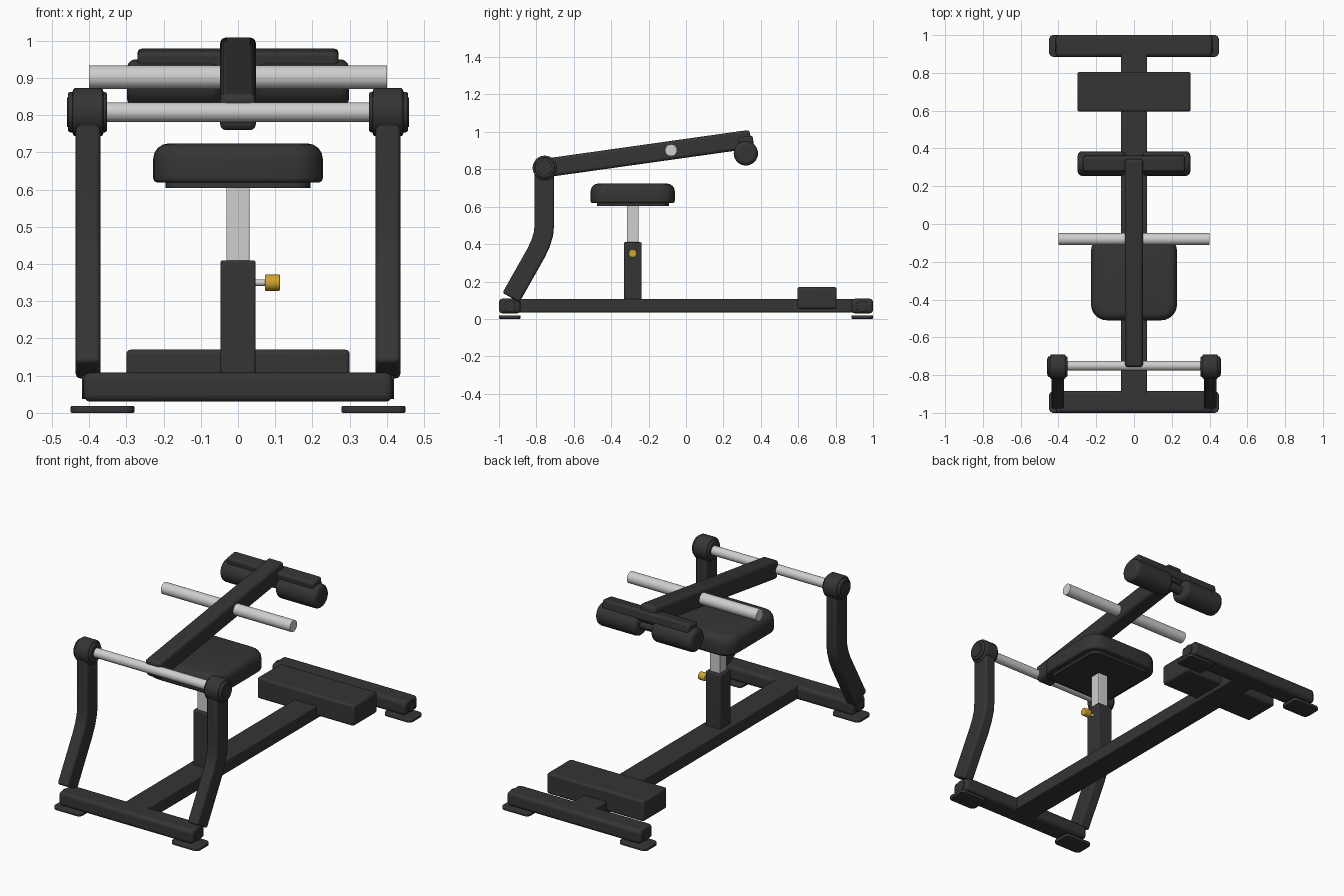
import bpy, bmesh, math
from mathutils import Matrix, Vector

if "Cube" in bpy.data.objects:
    bpy.data.objects.remove(bpy.data.objects["Cube"])


def material(name, rgb):
    m = bpy.data.materials.new(name)
    m.diffuse_color = (*rgb, 1)
    m.use_nodes = True
    m.node_tree.nodes["Principled BSDF"].inputs["Base Color"].default_value = m.diffuse_color
    return m


DARK = material("charcoal", (0.035, 0.035, 0.035))
STEEL = material("light steel", (0.62, 0.62, 0.62))
GOLD = material("gold", (0.62, 0.38, 0.03))


def finish(name, bm, mat, bevel=0.0, segments=3):
    bmesh.ops.recalc_face_normals(bm, faces=bm.faces[:])
    mesh = bpy.data.meshes.new(name)
    bm.to_mesh(mesh)
    bm.free()
    ob = bpy.data.objects.new(name, mesh)
    bpy.context.collection.objects.link(ob)
    mesh.materials.append(mat)
    if bevel:
        mod = ob.modifiers.new("rounding", 'BEVEL')
        mod.width, mod.segments = bevel, segments
        mod.limit_method, mod.angle_limit = 'ANGLE', math.radians(40)
    bpy.ops.object.select_all(action='DESELECT')
    ob.select_set(True)
    bpy.context.view_layer.objects.active = ob
    bpy.ops.object.shade_smooth_by_angle(angle=math.radians(35))
    return ob


def cube_bm(lo, hi):
    bm = bmesh.new()
    bmesh.ops.create_cube(bm, size=1)
    for v in bm.verts:
        v.co = Vector([(a + b) / 2 + c * (b - a) for a, b, c in zip(lo, hi, v.co)])
    return bm


def box(name, lo, hi, mat=DARK, bevel=0.0, segments=3):
    return finish(name, cube_bm(lo, hi), mat, bevel, segments)


def slab(name, lo, hi, corner, top=0.0, bottom=0.0):
    """Box with rounded plan corners and softened upper and lower rims."""
    bm = cube_bm(lo, hi)
    upright = [e for e in bm.edges if abs(e.verts[0].co.z - e.verts[1].co.z) > 1e-4]
    bmesh.ops.bevel(bm, geom=upright, offset=corner, segments=6, profile=0.5, affect='EDGES')
    for z, r in ((hi[2], top), (lo[2], bottom)):
        if r:
            rim = [e for e in bm.edges if all(abs(v.co.z - z) < 1e-5 for v in e.verts)]
            bmesh.ops.bevel(bm, geom=rim, offset=r, segments=4, profile=0.5, affect='EDGES')
    return finish(name, bm, DARK)


def rod(name, x0, x1, y, z, r, mat=DARK, bevel=0.0, sides=32):
    """Cylinder lying along x."""
    x0, x1 = min(x0, x1), max(x0, x1)
    bm = bmesh.new()
    bmesh.ops.create_cone(bm, cap_ends=True, segments=sides, radius1=r, radius2=r, depth=x1 - x0,
                          matrix=Matrix.Translation(((x0 + x1) / 2, y, z)) @ Matrix.Rotation(math.pi / 2, 4, 'Y'))
    return finish(name, bm, mat, bevel)


def bent_tube(name, path, width, x0, x1):
    """Flat-sided tube following a path in the yz plane."""
    pts = [Vector(p) for p in path]
    left, right = [], []
    for i, p in enumerate(pts):
        dirs = [(pts[j + 1] - pts[j]).normalized() for j in (i - 1, i) if 0 <= j < len(pts) - 1]
        d = sum(dirs, Vector((0, 0))).normalized()
        n = Vector((-d.y, d.x)) * (width / 2 / d.dot(dirs[0]))
        left.append(p + n)
        right.append(p - n)
    bm = bmesh.new()
    face = bm.faces.new([bm.verts.new((x0, q.x, q.y)) for q in left + right[::-1]])
    ext = bmesh.ops.extrude_face_region(bm, geom=[face])
    bmesh.ops.translate(bm, vec=(x1 - x0, 0, 0),
                        verts=[g for g in ext["geom"] if isinstance(g, bmesh.types.BMVert)])
    return finish(name, bm, DARK, 0.012)


# Base frame: spine, two cross bars with end caps, floor pads
box("base_spine", (-0.07, -0.92, 0.035), (0.07, 0.92, 0.107), bevel=0.006)
for end, s in (("front", -1), ("rear", 1)):
    y0, y1 = sorted((s * 0.885, s * 1.0))
    box(end + "_cross_bar", (-0.415, y0, 0.03), (0.415, y1, 0.108), bevel=0.018)
    for side in (-1, 1):
        rod(end + "_end_cap", side * 0.41, side * 0.419, s * 0.942, 0.069, 0.032, bevel=0.002)
        x0, x1 = sorted((side * 0.278, side * 0.45))
        slab(end + "_floor_pad", (x0, y0, 0.0), (x1, y1, 0.019), 0.025, 0.005, 0.004)

# Foot rest block
box("foot_rest", (-0.30, 0.595, 0.053), (0.30, 0.805, 0.17), bevel=0.012)

# Seat post, inner post, mounting plate and cushion
box("seat_post", (-0.047, -0.332, 0.10), (0.047, -0.238, 0.41), bevel=0.006)
box("inner_seat_post", (-0.031, -0.316, 0.38), (0.031, -0.254, 0.61), STEEL, 0.004)
slab("seat_plate", (-0.195, -0.475, 0.604), (0.195, -0.092, 0.622), 0.05)
slab("seat_cushion", (-0.228, -0.51, 0.619), (0.228, -0.06, 0.724), 0.085, 0.042, 0.012)

# Height adjustment pin and knob
rod("adjust_pin", 0.04, 0.08, -0.285, 0.35, 0.009, STEEL, sides=16)
rod("adjust_knob", 0.072, 0.113, -0.285, 0.35, 0.022, GOLD, 0.004, 16)

# Side uprights with pivot housings
upright_path = [(-0.757, 0.80), (-0.757, 0.51), (-0.762, 0.455), (-0.777, 0.405),
                (-0.80, 0.355), (-0.936, 0.114)]
for side in (-1, 1):
    x0, x1 = sorted((side * 0.37, side * 0.436))
    bent_tube("upright", upright_path, 0.104, x0, x1)
    rod("pivot_housing", side * 0.352, side * 0.457, -0.755, 0.808, 0.054, bevel=0.006)
    rod("pivot_collar", side * 0.362, side * 0.444, -0.755, 0.808, 0.065, bevel=0.008)
    rod("pivot_cap", side * 0.45, side * 0.46, -0.755, 0.808, 0.04, bevel=0.002)

# Pivot shaft and handle bar
rod("pivot_shaft", -0.37, 0.37, -0.75, 0.808, 0.026, STEEL)
rod("handle_bar", -0.40, 0.40, -0.08, 0.902, 0.032, STEEL)

# Tilted lever arm
arm = box("lever_arm", (-0.048, -0.555, -0.05), (0.048, 0.555, 0.05), bevel=0.016)
arm.location = (0, -0.203, 0.884)
arm.rotation_euler = (math.radians(8), 0, 0)

# Roller bracket and padded rollers
bracket = box("roller_bracket", (-0.27, -0.04, -0.027), (0.27, 0.04, 0.027), bevel=0.012)
bracket.location = (0, 0.32, 0.948)
bracket.rotation_euler = (math.radians(8), 0, 0)
rod("roller_axle", -0.06, 0.06, 0.32, 0.885, 0.025)
for side in (-1, 1):
    rod("roller_pad", side * 0.045, side * 0.298, 0.32, 0.885, 0.065, bevel=0.022)
